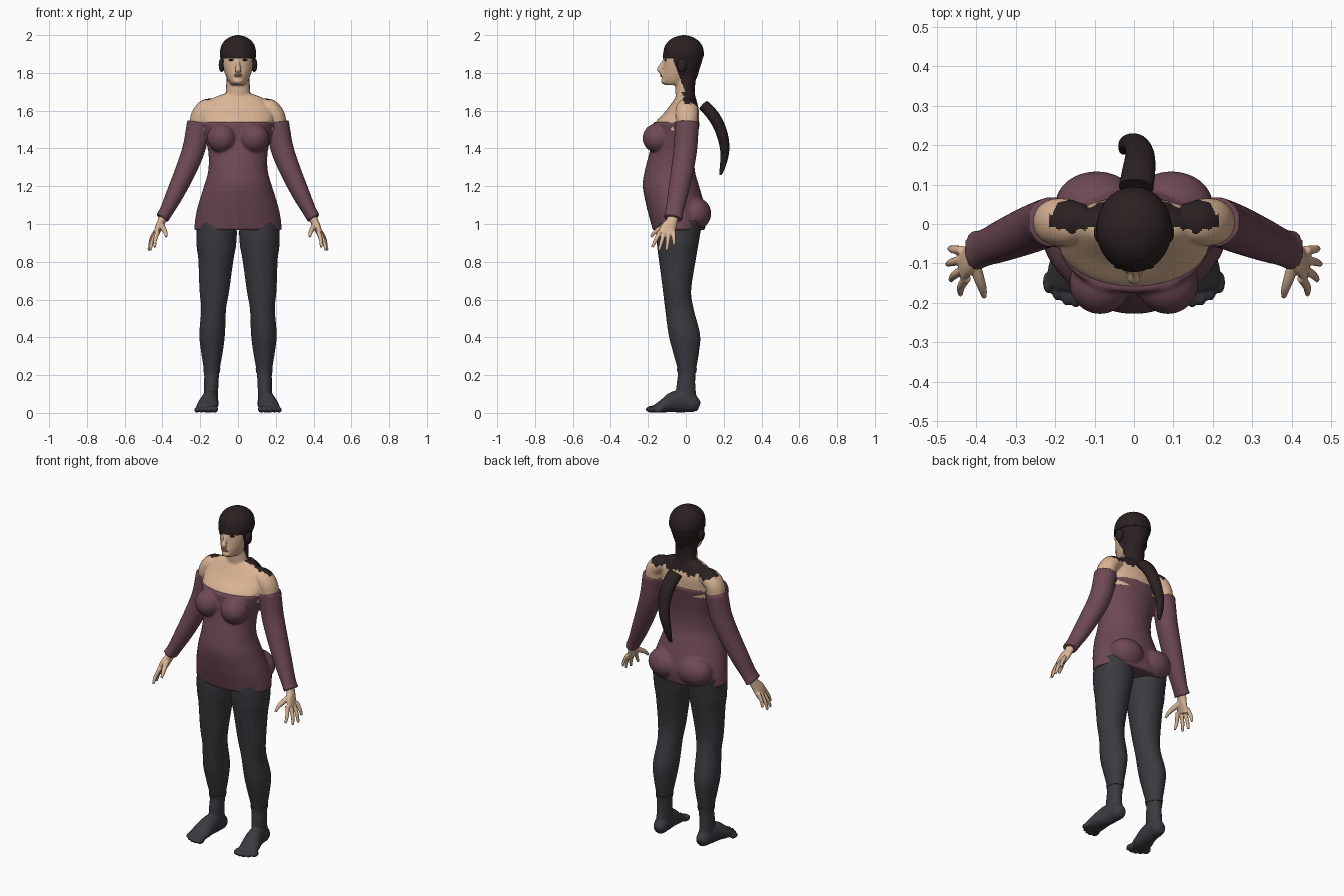
import bpy, bmesh, math
from mathutils import Vector, Matrix


def material(name, rgb):
    m = bpy.data.materials.new(name)
    m.diffuse_color = (*rgb, 1)
    return m


SKIN = material("skin", (0.70, 0.46, 0.30))
HAIR = material("dark brown hair", (0.024, 0.015, 0.015))
SHIRT = material("plum knit", (0.155, 0.066, 0.088))
LEGS = material("charcoal leggings", (0.042, 0.042, 0.050))
LIPS = material("lips", (0.50, 0.27, 0.20))
EYES = material("eyes", (0.01, 0.008, 0.008))


def loft(bm, rings, s=1, along=True, n=28, steps=5):
    """Closed tube through (x, y, z, rx, ry) rings, smoothly interpolated."""
    pts = []
    for i in range(len(rings) - 1):
        a, b, c, d = (rings[max(0, min(len(rings) - 1, i + k))] for k in (-1, 0, 1, 2))
        for k in range(steps + (i == len(rings) - 2)):
            t = k / steps
            pts.append([0.5 * (2 * q + (r - p) * t + (2 * p - 5 * q + 4 * r - w) * t * t
                               + (3 * q - p - 3 * r + w) * t ** 3)
                        for p, q, r, w in zip(a, b, c, d)])
    loops = []
    for i, p in enumerate(pts):
        u, v = Vector((1, 0, 0)), Vector((0, 1, 0))
        if along:
            t = (Vector(pts[min(i + 1, len(pts) - 1)][:3]) - Vector(pts[max(i - 1, 0)][:3])).normalized()
            u = (u - t * u.dot(t)).normalized()
            v = t.cross(u)
        loop = []
        for k in range(n):
            ang = 2 * math.pi * k / n
            co = Vector(p[:3]) + u * (p[3] * math.cos(ang)) + v * (p[4] * math.sin(ang))
            loop.append(bm.verts.new((co.x * s, co.y, co.z)))
        loops.append(loop)
    for a, b in zip(loops, loops[1:]):
        for k in range(n):
            bm.faces.new((a[k], a[(k + 1) % n], b[(k + 1) % n], b[k]))
    bm.faces.new(loops[0])
    bm.faces.new(loops[-1])


def body(bm, rows, x=0, s=1):
    """Level sections given as (z, half width, front y, back y)."""
    loft(bm, [(x, (f + b) / 2, z, w, (b - f) / 2) for z, w, f, b in rows], s, False, 40)


def ball(bm, pos, rad):
    bmesh.ops.create_uvsphere(bm, u_segments=24, v_segments=14, radius=1,
                              matrix=Matrix.Translation(pos) @ Matrix.Diagonal((*rad, 1)))


def finish(name, bm, mats, voxel=0, smooth=3, angle=50):
    bmesh.ops.recalc_face_normals(bm, faces=bm.faces)
    me = bpy.data.meshes.new(name)
    bm.to_mesh(me)
    bm.free()
    ob = bpy.data.objects.new(name, me)
    bpy.context.collection.objects.link(ob)
    if voxel:  # fuse the overlapping volumes into one skin
        r = ob.modifiers.new("fuse", 'REMESH')
        r.mode, r.voxel_size = 'VOXEL', voxel
        sm = ob.modifiers.new("soften", 'SMOOTH')
        sm.factor, sm.iterations = 0.5, smooth
        me = bpy.data.meshes.new_from_object(ob.evaluated_get(bpy.context.evaluated_depsgraph_get()))
        ob.modifiers.clear()
        ob.data = me
    me.materials.clear()
    for m in mats:
        me.materials.append(m)
    bpy.ops.object.select_all(action='DESELECT')
    ob.select_set(True)
    bpy.context.view_layer.objects.active = ob
    bpy.ops.object.shade_smooth_by_angle(angle=math.radians(angle))
    return ob


SIDES = (1, -1)

# Head, neck, upper chest and bare shoulders
bm = bmesh.new()
body(bm, [(1.735, .032, -.108, 0), (1.75, .047, -.124, .04), (1.78, .063, -.126, .06),
          (1.82, .077, -.121, .072), (1.86, .086, -.118, .085), (1.89, .088, -.114, .088),
          (1.94, .08, -.10, .08), (1.98, .045, -.06, .03)])
body(bm, [(1.60, .10, -.07, .06), (1.65, .075, -.055, .057), (1.70, .064, -.055, .047),
          (1.80, .062, -.06, .056)])
body(bm, [(1.49, .185, -.16, .065), (1.54, .19, -.158, .068), (1.60, .185, -.105, .068),
          (1.64, .16, -.075, .06), (1.67, .125, -.055, .05), (1.69, .07, -.045, .045)])
loft(bm, [(0, -.108, 1.872, .009, .012), (0, -.126, 1.842, .010, .012),
          (0, -.139, 1.818, .017, .014), (0, -.122, 1.804, .014, .012)])
ball(bm, (0, -.116, 1.757), (.026, .016, .016))
ball(bm, (0, -.122, 1.787), (.022, .013, .012))
for s in SIDES:
    loft(bm, [(.12, .005, 1.625, .04, .045), (.165, .005, 1.612, .05, .058),
              (.195, .005, 1.58, .05, .06), (.203, .005, 1.54, .053, .057),
              (.206, .005, 1.49, .052, .054)], s)
skin = finish("head_and_shoulders", bm, [SKIN, HAIR], .005, 3)
for p in skin.data.polygons:
    x, y, z = p.center
    x = abs(x)
    if z > 1.70:   # hairline from temple to nape
        edge = -.065 + max(0, 1.86 - z) * .38
        p.material_index = int(y > edge)
    else:          # ragged strands lying over the shoulders
        wave = .006 * math.sin(70 * x) + .004 * math.sin(190 * x)
        p.material_index = int(y > -.015 + wave and x < .215 and z > 1.625 + wave * 1.5)

# Face details
bm = bmesh.new()
for s in SIDES:
    ball(bm, (s * .034, -.108, 1.868), (.017, .006, .005))
finish("eyes", bm, [EYES])
bm = bmesh.new()
ball(bm, (0, -.131, 1.790), (.020, .006, .0045))
ball(bm, (0, -.130, 1.782), (.016, .006, .0045))
finish("lips", bm, [LIPS])

# Hair cap with straight fringe, covered ears, ponytail
bm = bmesh.new()
body(bm, [(1.876, .093, -.122, .090), (1.90, .096, -.121, .095), (1.94, .090, -.112, .088),
          (1.97, .071, -.090, .066), (1.99, .042, -.058, .034), (2.0, .008, -.018, -.002)])
finish("hair_cap", bm, [HAIR])
bm = bmesh.new()
for s in SIDES:
    ball(bm, (s * .086, -.022, 1.842), (.016, .026, .038))
finish("covered_ears", bm, [HAIR])
bm = bmesh.new()
loft(bm, [(.005, .092, 1.63, .044, .030), (.012, .135, 1.585, .042, .032),
          (.015, .175, 1.52, .037, .031), (.005, .200, 1.44, .032, .028),
          (-.012, .205, 1.37, .026, .022), (-.022, .193, 1.30, .018, .014),
          (-.026, .182, 1.26, .010, .006)])
finish("ponytail", bm, [HAIR])

# Off-shoulder top with bust, seat and sleeves
bm = bmesh.new()
body(bm, [(.968, .232, -.175, .100), (1.03, .226, -.192, .108), (1.10, .211, -.210, .098),
          (1.20, .180, -.228, .070), (1.28, .158, -.218, .048), (1.37, .156, -.195, .047),
          (1.45, .172, -.178, .058), (1.54, .192, -.174, .075)])
for s in SIDES:
    ball(bm, (s * .086, -.150, 1.455), (.078, .079, .078))
    ball(bm, (s * .095, .050, 1.055), (.105, .084, .086))
    loft(bm, [(.208, .005, 1.54, .062, .064), (.214, .004, 1.50, .062, .063),
              (.233, -.002, 1.40, .061, .062), (.274, -.018, 1.29, .056, .060),
              (.333, -.042, 1.16, .047, .054), (.378, -.060, 1.07, .037, .048),
              (.402, -.068, 1.03, .036, .052)], s)
finish("off_shoulder_top", bm, [SHIRT], .007, 3)

# Leggings with feet and toes
bm = bmesh.new()
# leg sections: x, z, half width, front y, back y
LEG = [(.115, 1.02, .105, -.155, .09), (.113, .95, .107, -.157, .076), (.115, .88, .104, -.152, .064),
       (.117, .81, .093, -.143, .052), (.125, .65, .079, -.122, .028), (.129, .55, .066, -.110, .041),
       (.137, .415, .068, -.092, .075), (.138, .32, .057, -.068, .069), (.139, .22, .041, -.043, .053),
       (.142, .14, .038, -.050, .050), (.142, .05, .037, -.045, .062)]


def leg(bm, rows, s, grow=0):
    loft(bm, [(x, (f + b) / 2, z, w + grow, (b - f) / 2 + grow) for x, z, w, f, b in rows], s, False, 32)


for s in SIDES:
    leg(bm, LEG, s)
    loft(bm, [(.140, .070, .034, .022, .024), (.141, .045, .044, .037, .043),
              (.145, 0, .060, .041, .059), (.152, -.06, .058, .047, .057),
              (.162, -.115, .038, .056, .037), (.168, -.162, .022, .054, .021)], s)
    for i, y in enumerate((-.178, -.184, -.180, -.167, -.148)):
        ball(bm, (s * (.124 + .0235 * i), y, .020 - .001 * i),
             (.019 if i == 0 else .0135, .029, .019 - .001 * i))
finish("leggings", bm, [LEGS], .006, 3)

# Ankle hems
bm = bmesh.new()
for s in SIDES:
    leg(bm, [(.1385, .235, .0435, -.047, .056), (.139, .215, .041, -.043, .053)], s, .002)
finish("ankle_hems", bm, [LEGS])

# Hands: palm, four spread fingers, thumb
bm = bmesh.new()
TIPS = [(.440, -.178, .877), (.465, -.142, .860), (.473, -.102, .860), (.467, -.062, .888)]
for s in SIDES:
    loft(bm, [(.385, -.062, 1.06, .024, .030), (.404, -.074, 1.015, .021, .030),
              (.420, -.092, .980, .019, .041), (.434, -.104, .945, .014, .043)], s, n=20)
    for i, tip in enumerate(TIPS):
        base = Vector((.424 + .004 * i, -.136 + .023 * i, .962))
        mid = base.lerp(Vector(tip), .55) + Vector((.006, 0, 0))
        loft(bm, [(*base, .012, .012), (*mid, .0105, .0105), (*tip, .007, .007)], s, n=12)
    loft(bm, [(.408, -.085, 1.0, .015, .017), (.394, -.135, .975, .014, .015),
              (.384, -.165, .955, .011, .011), (.380, -.185, .932, .007, .007)], s, n=12)
finish("hands", bm, [SKIN], .004, 2)
